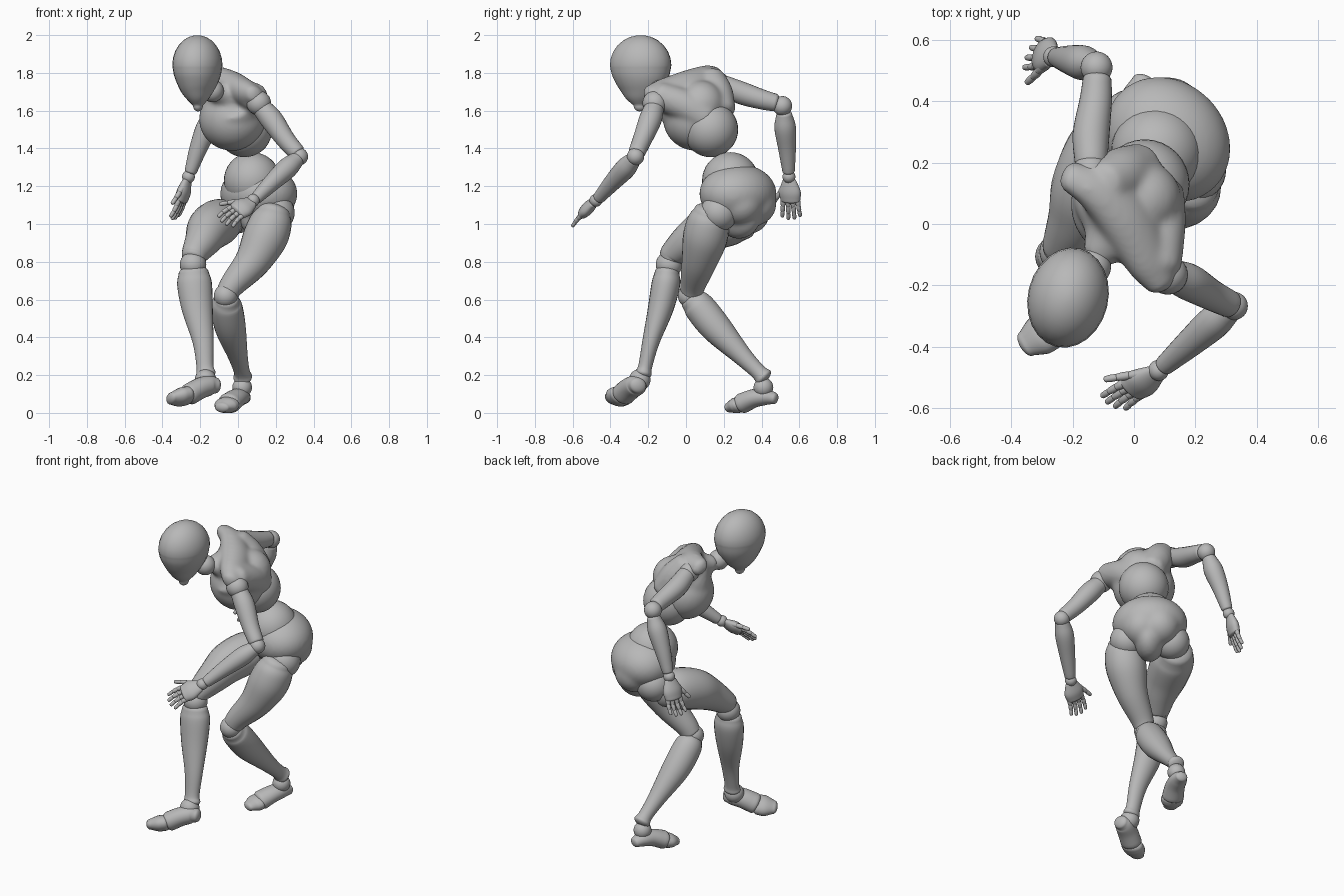
import bpy, bmesh, math
from mathutils import Vector, Matrix

cube = bpy.data.objects.get("Cube")
if cube:
    bpy.data.objects.remove(cube, do_unlink=True)

grey = bpy.data.materials.new("mannequin grey")
grey.use_nodes = True
COLOUR = (0.48, 0.48, 0.48, 1)
grey.diffuse_color = COLOUR
grey.node_tree.nodes["Principled BSDF"].inputs["Base Color"].default_value = COLOUR

SIDES = 24
BODY_TURN = Matrix.Rotation(math.radians(-45), 4, "Z")
BODY_LEFT = Vector((0.7, -0.7, 0))


def spline(points, steps=5):
    """Catmull-Rom samples through points of any dimension."""
    pts = [Vector(p) for p in points]
    pts = [2 * pts[0] - pts[1]] + pts + [2 * pts[-1] - pts[-2]]
    out = []
    for a, b, c, d in zip(pts, pts[1:], pts[2:], pts[3:]):
        for i in range(steps):
            t = i / steps
            out.append((2 * b + (c - a) * t + (2 * a - 5 * b + 4 * c - d) * t * t
                        + (3 * b - a - 3 * c + d) * t ** 3) / 2)
    return out + [pts[-2]]


def add_tube(bm, points, wide=BODY_LEFT, ratio=1.0, cap=0.5):
    """Loft ellipses along (x, y, z, radius) points, with domed ends."""
    samples = spline(points)
    centres = [s.to_3d() for s in samples]
    radii = [max(s[3], 0.004) for s in samples]
    first = (centres[0] - centres[1]).normalized()
    last = (centres[-1] - centres[-2]).normalized()
    dome = [math.radians(a) for a in range(14, 88, 14)]
    rings = [(centres[0] + first * radii[0] * cap * math.sin(a), radii[0] * math.cos(a), -first)
             for a in reversed(dome)]
    for i, c in enumerate(centres):
        ahead = centres[min(i + 1, len(centres) - 1)]
        rings.append((c, radii[i], (ahead - centres[max(i - 1, 0)]).normalized()))
    rings += [(centres[-1] + last * radii[-1] * cap * math.sin(a), radii[-1] * math.cos(a), last)
              for a in dome]
    loops = []
    for c, r, t in rings:
        u = Vector(wide)
        u = (u - t * u.dot(t)).normalized()
        v = t.cross(u)
        loops.append([bm.verts.new(c + u * r * math.cos(k * math.tau / SIDES)
                                   + v * r * ratio * math.sin(k * math.tau / SIDES))
                      for k in range(SIDES)])
    for a, b in zip(loops, loops[1:]):
        for k in range(SIDES):
            n = (k + 1) % SIDES
            bm.faces.new((a[k], a[n], b[n], b[k]))
    bm.faces.new(loops[0][::-1])
    bm.faces.new(loops[-1])


def add_ball(bm, centre, size):
    """Ellipsoid turned with the body: sizes across, front to back, up."""
    size = (size,) * 3 if isinstance(size, float) else size
    m = Matrix.Translation(centre) @ BODY_TURN @ Matrix.Diagonal((*size, 1))
    bmesh.ops.create_uvsphere(bm, u_segments=32, v_segments=18, radius=1, matrix=m)


def finish(name, bm, fuse=False):
    bmesh.ops.recalc_face_normals(bm, faces=bm.faces)
    for f in bm.faces:
        f.smooth = True
    mesh = bpy.data.meshes.new(name)
    bm.to_mesh(mesh)
    bm.free()
    mesh.materials.append(grey)
    obj = bpy.data.objects.new(name, mesh)
    bpy.context.collection.objects.link(obj)
    if fuse:
        blend = obj.modifiers.new("fuse", "REMESH")
        blend.mode = "VOXEL"
        blend.voxel_size = 0.01
        blend.use_smooth_shade = True
        soft = obj.modifiers.new("soften", "SMOOTH")
        soft.factor = 0.5
        soft.iterations = 22
    return obj


def tube(name, points, **options):
    bm = bmesh.new()
    add_tube(bm, points, **options)
    return finish(name, bm)


def ball(name, centre, size):
    bm = bmesh.new()
    add_ball(bm, centre, size)
    return finish(name, bm)


# Head and neck
tube("head", [(-.212, -.245, 1.628, .026), (-.213, -.245, 1.67, .064), (-.215, -.242, 1.72, .095),
              (-.215, -.24, 1.78, .12), (-.215, -.24, 1.84, .131)],
     wide=(.97, -.24, 0), ratio=1.26, cap=1.22)
ball("neck_ball", (-.135, -.14, 1.705), .06)
tube("neck", [(-.09, -.06, 1.69, .055), (-.13, -.12, 1.7, .045), (-.17, -.18, 1.73, .05)])

# Chest: ribs, trunk, shoulder yoke and shoulder blades fused together
bm = bmesh.new()
add_ball(bm, (-.03, .055, 1.555), (.182, .172, .168))
add_ball(bm, (.03, .08, 1.635), .125)
add_tube(bm, [(-.02, .06, 1.57, .17), (-.04, .02, 1.63, .18), (-.06, -.01, 1.67, .16),
              (-.09, -.06, 1.69, .09), (-.12, -.1, 1.7, .055)], wide=(.28, -.36, -.1), ratio=.85)
add_tube(bm, [(-.21, .155, 1.79, .055), (-.12, .11, 1.77, .08), (-.03, .02, 1.725, .1),
              (.05, -.12, 1.69, .085), (.09, -.19, 1.68, .06)], wide=(-.5, -.5, .6), ratio=.8)
add_tube(bm, [(-.1, .13, 1.765, .08), (-.04, .16, 1.69, .09), (.02, .185, 1.6, .08)])
add_tube(bm, [(.08, -.14, 1.68, .075), (.085, 0, 1.625, .085), (.08, .1, 1.56, .085)])
finish("chest", bm, fuse=True)
ball("rib_ball", (.035, .13, 1.5), .146)

# Waist and pelvis
ball("waist_ball", (.075, .235, 1.23), .15)
bm = bmesh.new()
add_ball(bm, (.11, .275, 1.16), (.22, .19, .158))
for cheek in ((.18, .29, 1.11), (.11, .36, 1.11)):
    add_ball(bm, cheek, .12)
add_ball(bm, (.12, .28, 1.05), (.09, .14, .13))
finish("pelvis", bm, fuse=True)

# Legs
ball("left_hip_ball", (.2, .175, 1.06), .1)
ball("right_hip_ball", (-.005, .335, 1.055), .105)
tube("left_thigh", [(.19, .13, 1.06, .09), (.175, .118, 1.01, .112), (.14, .1, .92, .118),
                    (.075, .07, .8, .094), (-.02, .04, .69, .07), (-.055, .03, .64, .06)])
tube("right_thigh", [(-.06, .31, 1.02, .1), (-.1, .235, 1.01, .123), (-.15, .12, .975, .12),
                     (-.185, .02, .915, .097), (-.225, -.06, .85, .073), (-.235, -.08, .825, .065)])
ball("left_knee", (-.065, .02, .62), .063)
ball("right_knee", (-.238, -.09, .785), .07)
tube("left_shin", [(-.06, .03, .6, .065), (-.06, .07, .56, .083), (-.04, .16, .45, .082),
                   (0, .3, .3, .052), (.02, .38, .22, .042), (.025, .41, .19, .05)])
tube("right_shin", [(-.235, -.1, .74, .08), (-.23, -.107, .68, .092), (-.215, -.135, .55, .082),
                    (-.185, -.185, .38, .056), (-.175, -.215, .25, .045), (-.17, -.225, .21, .052)],
     wide=(1, 0, 0), ratio=.82)

# Feet
LEFT_SOLE, RIGHT_SOLE = (.94, -.33, 0), (.3, -.85, .35)
ball("left_ankle", (.022, .41, .135), .052)
tube("left_foot", [(.032, .468, .077, .036), (.015, .42, .085, .052), (-.01, .36, .077, .058),
                   (-.045, .3, .052, .064)], wide=LEFT_SOLE, ratio=.85)
tube("left_toes", [(-.052, .285, .044, .066), (-.068, .26, .038, .063), (-.083, .23, .029, .042)],
     wide=LEFT_SOLE, ratio=.65)
ball("right_ankle", (-.172, -.245, .175), .057)
tube("right_foot", [(-.115, -.255, .145, .045), (-.15, -.265, .145, .058), (-.2, -.295, .13, .062),
                    (-.255, -.33, .1, .064)], wide=RIGHT_SOLE, ratio=.9)
tube("right_toes", [(-.275, -.345, .09, .069), (-.31, -.365, .083, .068), (-.35, -.39, .077, .046)],
     wide=RIGHT_SOLE, ratio=.68)

# Arms
ball("left_shoulder_ball", (.11, -.165, 1.64), .065)
tube("left_upper_arm", [(.13, -.17, 1.61, .053), (.18, -.19, 1.55, .06), (.25, -.23, 1.45, .051),
                        (.31, -.26, 1.38, .045)])
ball("left_elbow", (.325, -.267, 1.357), .046)
tube("left_forearm", [(.31, -.28, 1.34, .042), (.26, -.32, 1.295, .055), (.18, -.39, 1.22, .046),
                      (.1, -.46, 1.14, .033)])
ball("left_wrist", (.08, -.477, 1.125), .034)
ball("right_shoulder_ball", (-.14, .17, 1.745), .06)
tube("right_upper_arm", [(-.14, .2, 1.735, .053), (-.14, .29, 1.695, .06), (-.125, .4, 1.66, .053),
                         (-.12, .47, 1.643, .047)])
ball("right_elbow", (-.122, .51, 1.625), .052)
tube("right_forearm", [(-.135, .52, 1.58, .042), (-.165, .525, 1.51, .057), (-.21, .535, 1.4, .047),
                       (-.25, .543, 1.28, .033)])
ball("right_wrist", (-.262, .545, 1.25), .034)


def add_finger(bm, base, direction, curl, length, radius):
    """Three jointed segments, each a short capsule, bending along the curl."""
    for j in range(3):
        aim = (direction + curl * j).normalized() * length / 3
        r = radius * (1 - .12 * j)
        tip = base + aim * .85
        add_tube(bm, [(*base, r), (*base.lerp(tip, .5), r * 1.05), (*tip, r * .9)],
                 wide=aim.orthogonal(), cap=.7)
        base = base + aim


def hand(side, wrist, knuckles, across, curl):
    wrist, knuckles, across, curl = map(Vector, (wrist, knuckles, across, curl))
    ahead = (knuckles - wrist).normalized()
    across = (across - ahead * across.dot(ahead)).normalized()
    mid = wrist.lerp(knuckles, .55)
    tube(side + "_palm", [(*wrist, .038), (*mid, .06), (*knuckles, .055)],
         wide=across, ratio=.55, cap=.25)
    bm = bmesh.new()
    for i, length in enumerate((.1, .112, .108, .09)):
        slot = i - 1.5
        aim = (ahead + across * slot * .08).normalized()
        add_finger(bm, knuckles + across * slot * .027, aim, curl, length, .0135)
    finish(side + "_fingers", bm)
    bm = bmesh.new()
    add_finger(bm, wrist.lerp(knuckles, .35) - across * .035,
               (ahead - across * .7).normalized(), curl * .3, .12, .015)
    finish(side + "_thumb", bm)


# Hands
hand("left", (.07, -.487, 1.115), (-.005, -.537, 1.067), (.45, -.5, -.6), (0, -.05, -.2))
hand("right", (-.27, .547, 1.23), (-.3, .553, 1.125), (.35, .92, -.1), (-.15, 0, 0))
